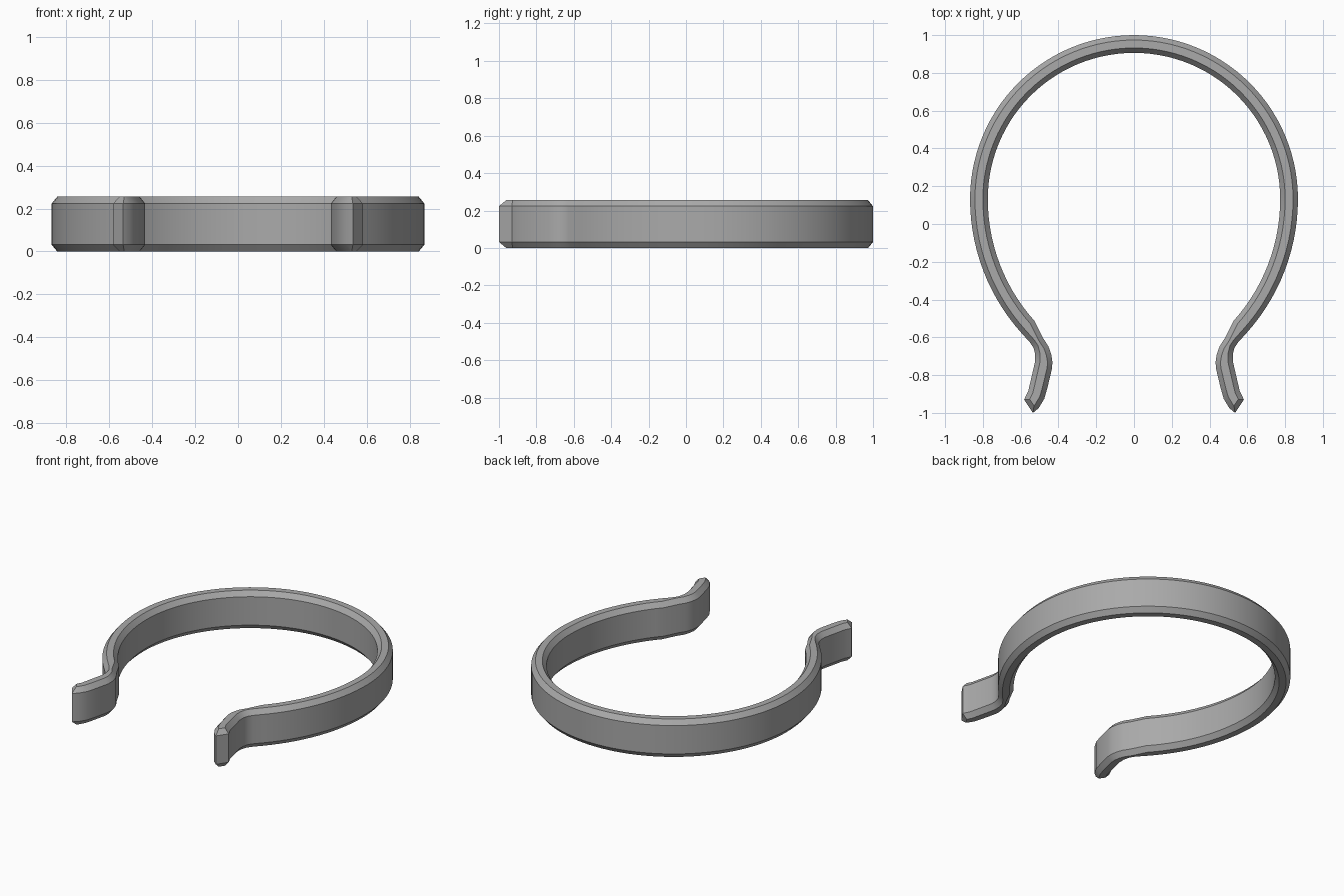
import bpy, bmesh, math
from mathutils import Vector

if "Cube" in bpy.data.objects:
    bpy.data.objects.remove(bpy.data.objects["Cube"])

H = 0.255          # band height
CH, CV = 0.026, 0.032   # chamfer across and up
CY = 0.132         # centre height of the round part
R_TOP, R_LOW, T = 0.868, 1.06, 0.094


def arc(cx, r, a0, a1, n):
    return [Vector((cx + r * math.cos(math.radians(a0 + (a1 - a0) * i / n)),
                    CY + r * math.sin(math.radians(a0 + (a1 - a0) * i / n))))
            for i in range(n + 1)]


def side(r_off):
    # right half of one edge, from top centre down to the neck
    top = arc(0, R_TOP - r_off, 90, 0, 28)
    low = arc(R_TOP - R_LOW, R_LOW - r_off, 0, -42, 14)
    return top + low[1:]


def vecs(pts):
    return [Vector(p) for p in pts]


# right half outline: outer edge, flared foot, inner edge back to the top
outer = side(0) + vecs([(0.55, -0.628), (0.532, -0.655), (0.523, -0.69), (0.524, -0.73),
                        (0.56, -0.885), (0.582, -0.93)])
foot = vecs([(0.535, -1.0), (0.505, -0.975), (0.475, -0.925), (0.459, -0.87)])
inner = vecs([(0.434, -0.765), (0.432, -0.73), (0.438, -0.69), (0.453, -0.648),
              (0.48, -0.606)]) + side(T)[::-1]
half = outer + foot + inner
mirrored = [Vector((-p.x, p.y)) for p in half[1:-1]][::-1]
outline = half + mirrored          # clockwise loop


def inset(loop, d):
    out, n = [], len(loop)
    for i, p in enumerate(loop):
        a = (p - loop[i - 1]).normalized()
        b = (loop[(i + 1) % n] - p).normalized()
        na, nb = Vector((a.y, -a.x)), Vector((b.y, -b.x))
        m = (na + nb).normalized()
        out.append(p + m * d / max(m.dot(na), 0.5))
    return out


# chamfered band: four stacked rings, closed by flat caps
small = inset(outline, CH)
rings = [(small, 0), (outline, CV), (outline, H - CV), (small, H)]
bm = bmesh.new()
vs = [[bm.verts.new((p.x, p.y, z)) for p in loop] for loop, z in rings]
n = len(outline)
for lo, hi in zip(vs, vs[1:]):
    for i in range(n):
        j = (i + 1) % n
        bm.faces.new((lo[i], lo[j], hi[j], hi[i]))
# caps as strips between matching outer and inner points
k = len(outer)
m = len(half)
caps = []
for ring in (vs[0], vs[-1]):
    caps.append(bm.faces.new(ring))
bmesh.ops.triangulate(bm, faces=caps)
bmesh.ops.recalc_face_normals(bm, faces=bm.faces)
mesh = bpy.data.meshes.new("clip_band")
bm.to_mesh(mesh)
bm.free()

band = bpy.data.objects.new("clip_band", mesh)
bpy.context.collection.objects.link(band)
grey = bpy.data.materials.new("grey")
grey.diffuse_color = (0.4, 0.4, 0.4, 1)
grey.use_nodes = True
grey.node_tree.nodes["Principled BSDF"].inputs["Base Color"].default_value = grey.diffuse_color
mesh.materials.append(grey)
bpy.context.view_layer.objects.active = band
band.select_set(True)
bpy.ops.object.shade_smooth_by_angle(angle=math.radians(25))
